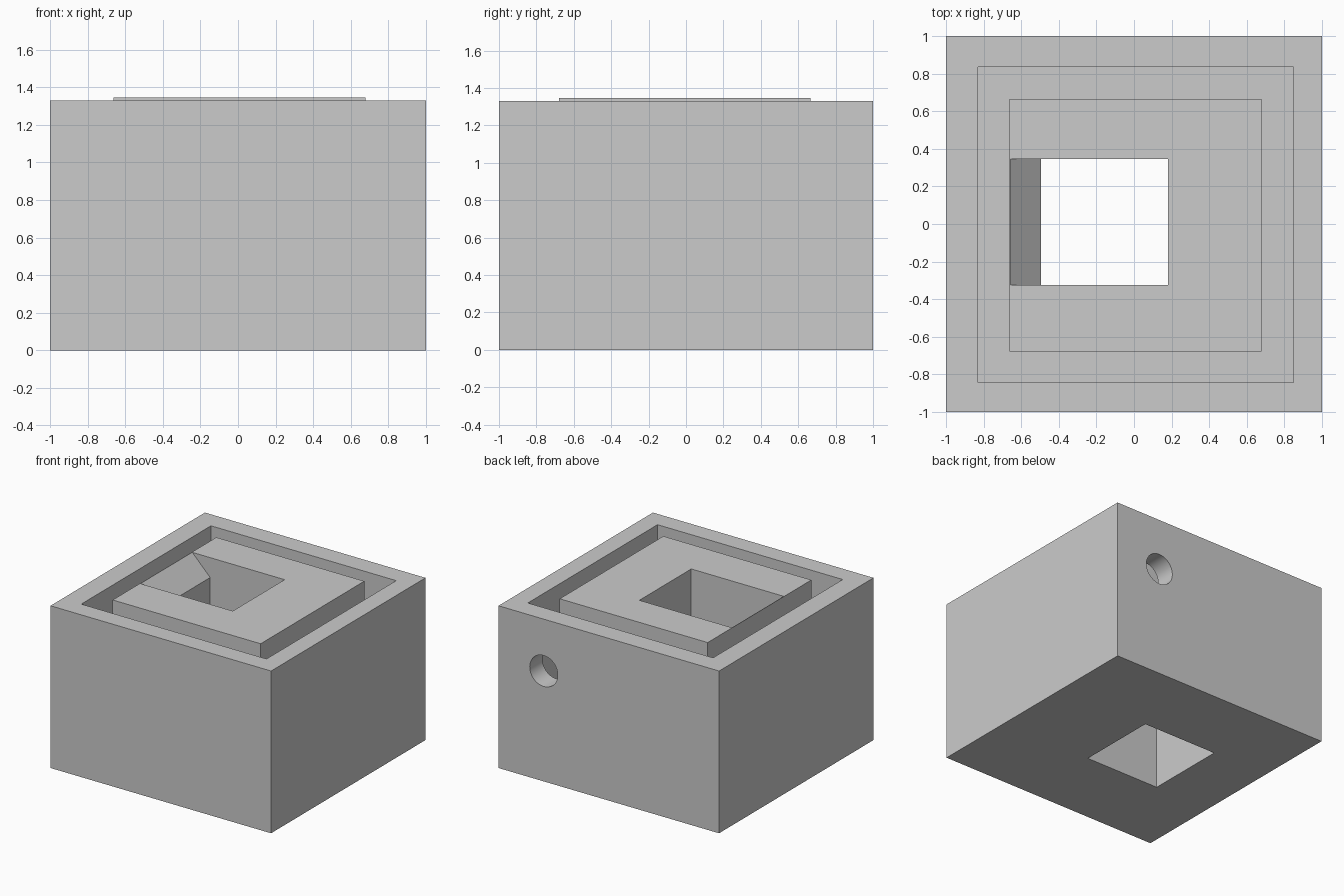
import bpy, bmesh, math
from mathutils import Matrix

if "Cube" in bpy.data.objects:
    bpy.data.objects.remove(bpy.data.objects["Cube"], do_unlink=True)

grey = bpy.data.materials.new("light_grey")
grey.use_nodes = True
colour = (0.6, 0.6, 0.6, 1)
grey.diffuse_color = colour
grey.node_tree.nodes["Principled BSDF"].inputs["Base Color"].default_value = colour


def make_object(name, bm):
    bmesh.ops.recalc_face_normals(bm, faces=bm.faces)
    mesh = bpy.data.meshes.new(name)
    bm.to_mesh(mesh)
    bm.free()
    mesh.materials.append(grey)
    obj = bpy.data.objects.new(name, mesh)
    bpy.context.collection.objects.link(obj)
    return obj


def prism(name, profile, y0, y1):
    """Extrude an x-z profile along y."""
    bm = bmesh.new()
    face = bm.faces.new([bm.verts.new((x, y0, z)) for x, z in profile])
    new = bmesh.ops.extrude_face_region(bm, geom=[face])["geom"]
    verts = [v for v in new if isinstance(v, bmesh.types.BMVert)]
    bmesh.ops.translate(bm, verts=verts, vec=(0, y1 - y0, 0))
    return make_object(name, bm)


def box(name, x0, x1, y0, y1, z0, z1):
    return prism(name, [(x0, z0), (x1, z0), (x1, z1), (x0, z1)], y0, y1)


def combine(target, tool, operation):
    """Apply a boolean and discard the tool."""
    tool.hide_render = True
    mod = target.modifiers.new("shape", "BOOLEAN")
    mod.operation = operation
    mod.solver = "EXACT"
    mod.object = tool
    bpy.ops.object.select_all(action="DESELECT")
    bpy.context.view_layer.objects.active = target
    target.select_set(True)
    bpy.ops.object.modifier_apply(modifier=mod.name)
    bpy.data.objects.remove(tool, do_unlink=True)


# Outer block, hollowed into a thick-walled tray
block = box("block", -1, 1, -1, 1, 0, 1.33)
combine(block, box("tray_cutter", -0.83, 0.85, -0.845, 0.835, 0.165, 1.5), "DIFFERENCE")

# Inner core standing slightly above the rim
core = box("core", -0.662, 0.68, -0.678, 0.665, 0.1, 1.345)
combine(block, core, "UNION")

# Square shaft through everything, with a sloped lip at the top
shaft = [(-0.495, -0.2), (0.18, -0.2), (0.18, 1.4), (-0.713, 1.4), (-0.495, 1.182)]
shaft_profile = [(-0.495, -0.2), (0.18, -0.2), (0.18, 1.355), (-0.668, 1.355), (-0.495, 1.182)]
combine(block, prism("shaft_cutter", shaft_profile, -0.325, 0.347), "DIFFERENCE")

# Round port through the back wall into the channel
bm = bmesh.new()
bmesh.ops.create_cone(bm, cap_ends=True, segments=48, radius1=0.127, radius2=0.127, depth=0.36,
                      matrix=Matrix.Translation((0.59, 0.93, 0.905)) @ Matrix.Rotation(math.pi / 2, 4, "X"))
combine(block, make_object("port_cutter", bm), "DIFFERENCE")

bpy.ops.object.shade_smooth_by_angle(angle=math.radians(30))
